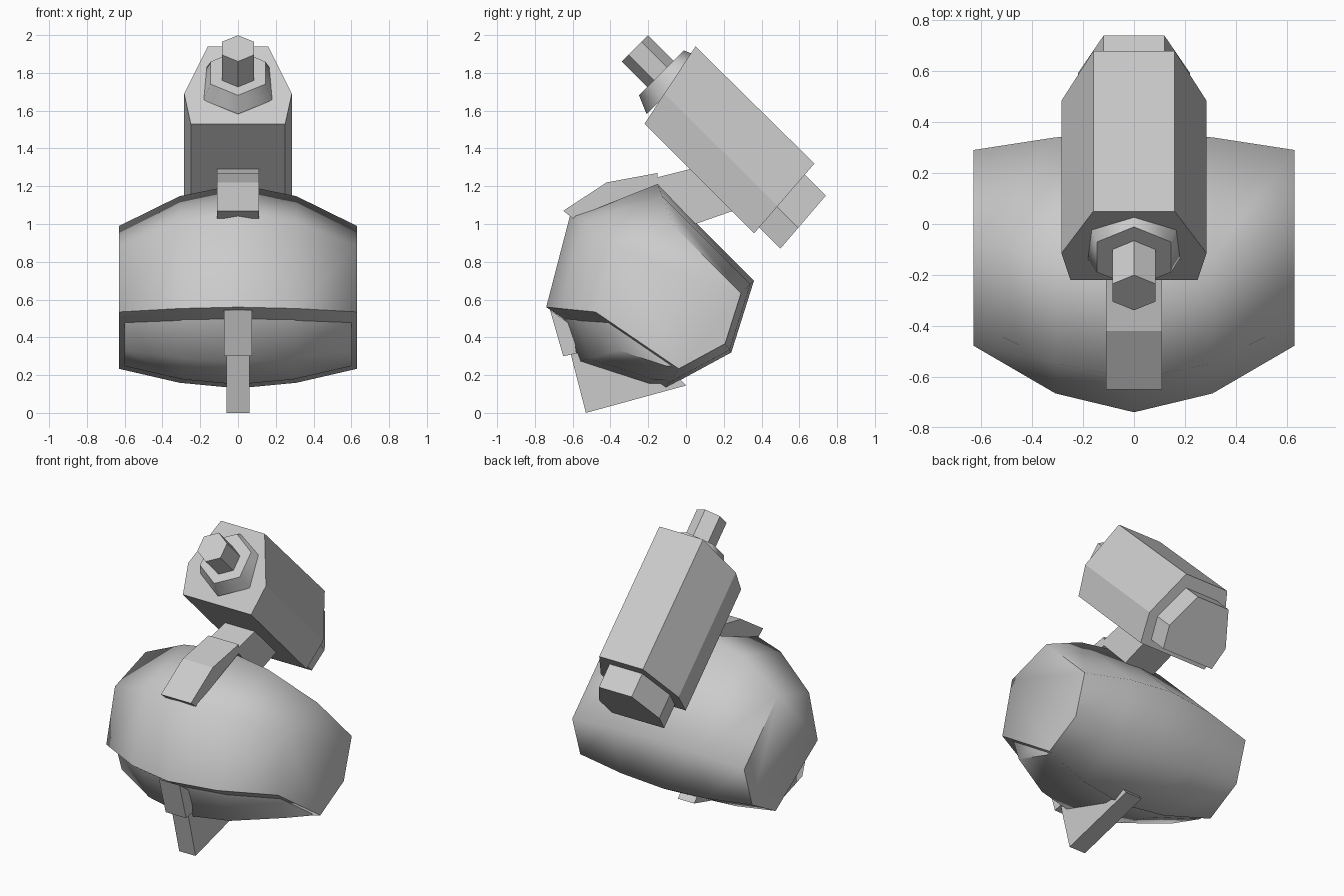
import bpy, bmesh, math
from mathutils import Vector

if "Cube" in bpy.data.objects:
    bpy.data.objects.remove(bpy.data.objects["Cube"])


def loft(name, rings, smooth=None):
    """Skin a list of equal-length point rings and cap both ends."""
    bm = bmesh.new()
    vs = [[bm.verts.new(p) for p in ring] for ring in rings]
    n = len(vs[0])
    for a, b in zip(vs, vs[1:]):
        for i in range(n):
            j = (i + 1) % n
            bm.faces.new((a[i], a[j], b[j], b[i]))
    bm.faces.new(vs[0][::-1])
    bm.faces.new(vs[-1])
    bmesh.ops.recalc_face_normals(bm, faces=bm.faces)
    me = bpy.data.meshes.new(name)
    bm.to_mesh(me)
    bm.free()
    ob = bpy.data.objects.new(name, me)
    bpy.context.collection.objects.link(ob)
    if smooth:
        bpy.context.view_layer.objects.active = ob
        ob.select_set(True)
        bpy.ops.object.shade_smooth_by_angle(angle=math.radians(smooth))
        ob.select_set(False)
    return ob


def slab(name, half, profile):
    """Side profile (y, z) extruded across x."""
    return loft(name, [[(x, y, z) for y, z in profile] for x in (-half, half)])


def barrel(name, half, profile, smooth):
    """Side profile shrinking towards the left and right ends."""
    cy, cz = 0.13, 0.475
    rings = []
    for t, s in ((-1, 0.70), (-0.49, 0.915), (0, 1), (0.49, 0.915), (1, 0.70)):
        rings.append([(t * half, cy + s * (y - cy), cz + s * (z - cz)) for y, z in profile])
    return loft(name, rings, smooth)


def hex_section(widths, low, high):
    """Six-sided section on a tilted plane from low (y, z) to high (y, z)."""
    pts = [(w, low[0] + f * (high[0] - low[0]), low[1] + f * (high[1] - low[1]))
           for w, f in zip(widths, (0, 0.39, 1))]
    return pts + [(-x, y, z) for x, y, z in reversed(pts)]


def hex_ring(radius, y, z):
    """Regular hexagon around the 45 degree nozzle axis."""
    up = Vector((0, 1, 1)).normalized()
    side = Vector((1, 0, 0))
    c = Vector((0, y, z))
    return [c + radius * (math.cos(k * math.pi / 3) * up + math.sin(k * math.pi / 3) * side)
            for k in range(6)]


# Main rounded shell and lower front guard
barrel("main_shell", 0.63, [(-0.74, 0.56), (-0.61, 1.06), (-0.15, 1.21),
                            (0.36, 0.70), (0.24, 0.32), (-0.11, 0.13)], 65)
barrel("lower_guard", 0.60, [(-0.65, 0.50), (-0.57, 0.27), (-0.20, 0.15),
                             (-0.13, 0.15), (-0.30, 0.35)], 65)

# Front strap, neck, lower bracket and fin
slab("top_strap", 0.11, [(-0.65, 1.07), (-0.42, 1.22), (-0.15, 1.27), (-0.15, 1.21), (-0.60, 1.03)])
slab("neck", 0.11, [(-0.18, 1.24), (0.02, 1.29), (0.25, 1.07), (0.05, 1.00)])
slab("lower_bracket", 0.075, [(-0.72, 0.545), (-0.65, 0.30), (-0.58, 0.315), (-0.60, 0.46)])
slab("bottom_fin", 0.06, [(-0.61, 0.31), (-0.53, 0.0), (0.0, 0.145), (-0.05, 0.20), (-0.40, 0.36)])

# Tilted upper housing and its rear block
loft("upper_housing", [hex_section((0.25, 0.285, 0.16), (-0.22, 1.53), (0.05, 1.94)),
                       hex_section((0.25, 0.285, 0.16), (0.36, 0.95), (0.68, 1.32))])
loft("rear_block", [hex_section((0.19, 0.22, 0.12), (0.36, 1.01), (0.60, 1.29)),
                    hex_section((0.19, 0.22, 0.12), (0.50, 0.87), (0.74, 1.15))])

# Collar and nozzle on the front of the housing
loft("nozzle_collar", [hex_ring(0.21, -0.06, 1.73), hex_ring(0.168, -0.13, 1.80)], 65)
loft("nozzle", [hex_ring(0.098, -0.08, 1.74), hex_ring(0.098, -0.27, 1.93)])
